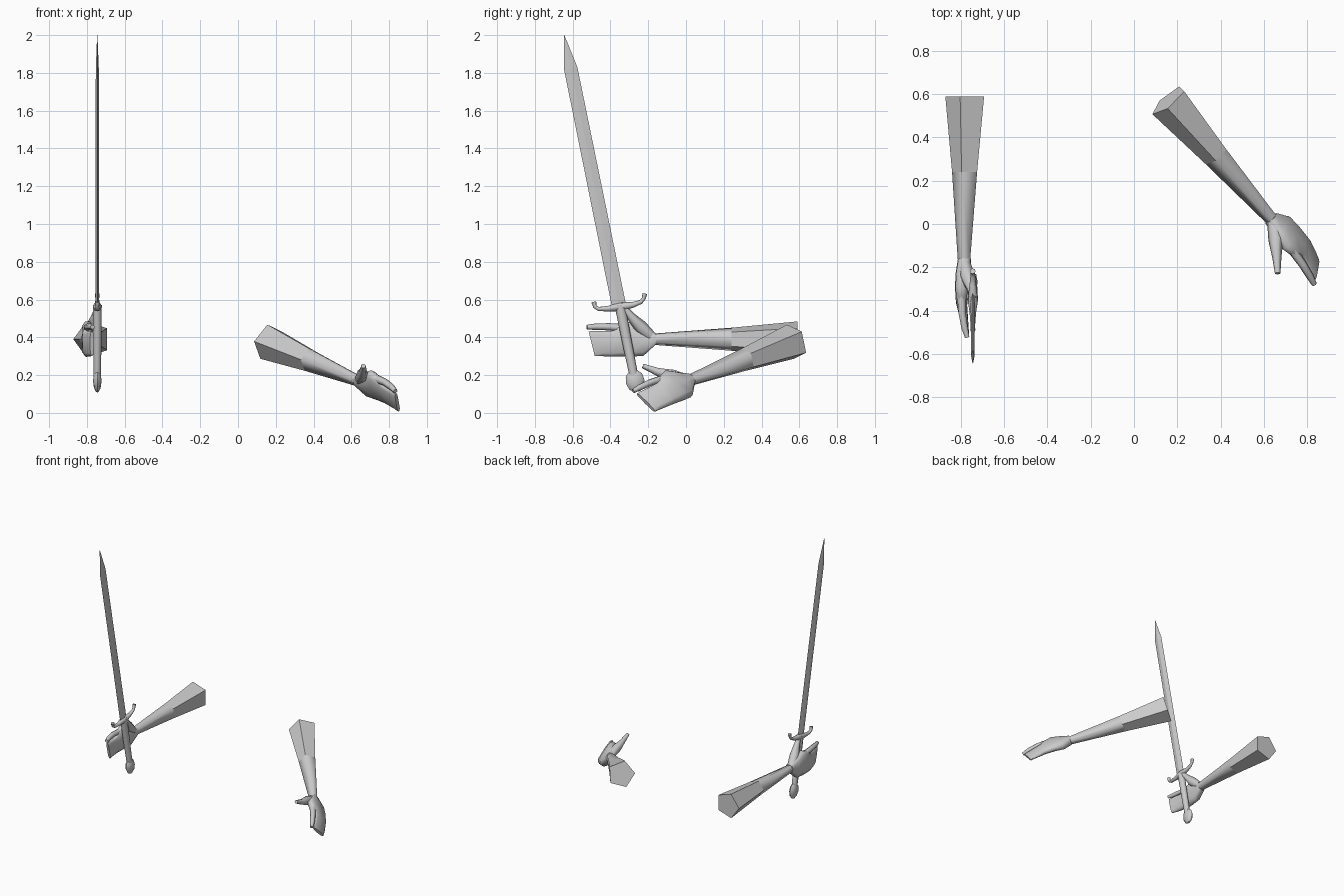
import bpy, bmesh, math
from mathutils import Vector, Matrix

if "Cube" in bpy.data.objects:
    bpy.data.objects.remove(bpy.data.objects["Cube"])

grey = bpy.data.materials.new("plain grey")
grey.diffuse_color = (0.6, 0.6, 0.6, 1)
grey.use_nodes = True
grey.node_tree.nodes["Principled BSDF"].inputs["Base Color"].default_value = grey.diffuse_color


def loft(name, rings, smooth=True, angle=50):
    """Skin a list of equal-length point rings and cap both ends."""
    bm = bmesh.new()
    rows = [[bm.verts.new(p) for p in ring] for ring in rings]
    n = len(rows[0])
    for a, b in zip(rows, rows[1:]):
        for i in range(n):
            j = (i + 1) % n
            bm.faces.new((a[i], a[j], b[j], b[i]))
    bm.faces.new(rows[0])
    bm.faces.new(rows[-1])
    bmesh.ops.recalc_face_normals(bm, faces=bm.faces)
    for f in bm.faces:
        f.smooth = smooth and len(f.verts) == 4
    if smooth:
        for e in bm.edges:
            if len(e.link_faces) == 2 and e.calc_face_angle(0) > math.radians(angle):
                e.smooth = False
    mesh = bpy.data.meshes.new(name)
    bm.to_mesh(mesh)
    bm.free()
    mesh.materials.append(grey)
    obj = bpy.data.objects.new(name, mesh)
    bpy.context.collection.objects.link(obj)
    return obj


def tube(path, radii, side, sides=6, flat=1.0):
    """Rings following a path; 'side' is the axis scaled by 'flat'."""
    path = [Vector(p) for p in path]
    rings = []
    for i, p in enumerate(path):
        t = (path[min(i + 1, len(path) - 1)] - path[max(i - 1, 0)]).normalized()
        s = (Vector(side) - t * t.dot(Vector(side))).normalized()
        w = t.cross(s)
        rings.append([p + radii[i] * (w * math.cos(a) + s * flat * math.sin(a))
                      for a in [2 * math.pi * k / sides for k in range(sides)]])
    return rings


def arm(label, wrist, forward, up, mirror):
    """Arm in wrist space: x along the fingers, y to the thumb, z to the palm."""
    f = Vector(forward).normalized()
    u = Vector(up)
    u = (u - f * u.dot(f)).normalized()
    n = f.cross(u) * mirror
    w = Vector(wrist)

    def put(rings):
        return [[w + f * p[0] + u * p[1] + n * p[2] for p in r] for r in rings]

    def pentagon(x, r, z):
        return [(x, r * math.sin(a), z - r * math.cos(a))
                for a in [2 * math.pi * k / 5 for k in range(5)]]

    # faceted sleeve and smooth forearm
    loft(label + "_sleeve", put([pentagon(-0.76, 0.099, 0.01),
                                 pentagon(-0.41, 0.064, 0.006)]), False)
    loft(label + "_forearm", put([pentagon(-0.41, 0.064, 0.006),
                                  pentagon(0.005, 0.031, 0)]), True, 85)

    # palm and joined fingers: x, low, high, centre, half thickness, end slant
    sections = [(-0.01, -0.028, 0.03, 0, 0.028, 0),
                (0.055, -0.088, 0.065, -0.008, 0.030, 0),
                (0.12, -0.092, 0.095, -0.014, 0.028, 0),
                (0.19, -0.092, 0.072, -0.014, 0.024, 0),
                (0.21, -0.092, 0.045, -0.012, 0.022, 0),
                (0.28, -0.090, 0.044, -0.001, 0.016, 0.1),
                (0.335, -0.088, 0.042, 0.010, 0.009, 0.25)]
    rings = []
    for x, lo, hi, z, h, k in sections:
        ring = []
        for a, b in ((1, .4), (.75, 1), (0, 1.1), (-.75, 1),
                     (-1, .4), (-1, -.4), (-.75, -1), (0, -1.1), (.75, -1), (1, -.4)):
            y = (lo + hi) / 2 + a * (hi - lo) / 2
            ring.append((x + k * y, y, z + b * h))
        rings.append(ring)
    loft(label + "_palm", put(rings), True, 60)

    # index finger and thumb
    loft(label + "_index_finger", put(tube(
        [(0.15, 0.058, -0.016), (0.24, 0.066, -0.012), (0.31, 0.066, 0.0), (0.355, 0.064, 0.012)],
        [0.022, 0.019, 0.017, 0.012], (0, 0, 1))), True, 65)
    loft(label + "_thumb", put(tube(
        [(0.01, 0.01, 0.0), (0.07, 0.065, 0.012), (0.125, 0.125, 0.03), (0.175, 0.19, 0.042)],
        [0.028, 0.036, 0.022, 0.013], (0, 0, 1))), True, 65)


arm("left", (-0.783, -0.17, 0.39), (0, -1, 0), (0, 0, 1), -1)
arm("right", (0.64, 0.02, 0.17), (0.48, -0.565, -0.215), (-0.26, -0.57, 0.78), 1)

# sword, laid out in the plane x = SX
SX = -0.745


def blade_ring(y0, z0, y1, z1, t):
    m = ((y0 + y1) / 2, (z0 + z1) / 2)
    return [(SX, y0, z0), (SX + t, *m), (SX, y1, z1), (SX - t, *m)]


loft("blade", [blade_ring(-0.392, 0.56, -0.318, 0.575, 0.010),
               blade_ring(-0.645, 1.815, -0.575, 1.83, 0.008),
               blade_ring(-0.646, 1.998, -0.644, 2.0, 0.001)], False)


def sword_part(name, points, radii, sides=8, flat=1.0, angle=60):
    path = [(SX, y, z) for y, z in points]
    loft(name, tube(path, radii, (1, 0, 0), sides, flat), True, angle)


sword_part("crossguard",
           [(-0.488, 0.588), (-0.482, 0.562), (-0.462, 0.55), (-0.41, 0.552), (-0.35, 0.562),
            (-0.28, 0.572), (-0.238, 0.588), (-0.224, 0.605), (-0.218, 0.632)],
           [0.013, 0.010, 0.011, 0.015, 0.024, 0.015, 0.011, 0.010, 0.013])
sword_part("grip", [(-0.35, 0.57), (-0.315, 0.39), (-0.275, 0.19)], [0.028, 0.026, 0.023], 8, 0.85)
sword_part("pommel", [(-0.281, 0.222), (-0.276, 0.2), (-0.269, 0.165), (-0.262, 0.13), (-0.258, 0.112)],
           [0.022, 0.044, 0.05, 0.038, 0.015], 8, 0.45)
